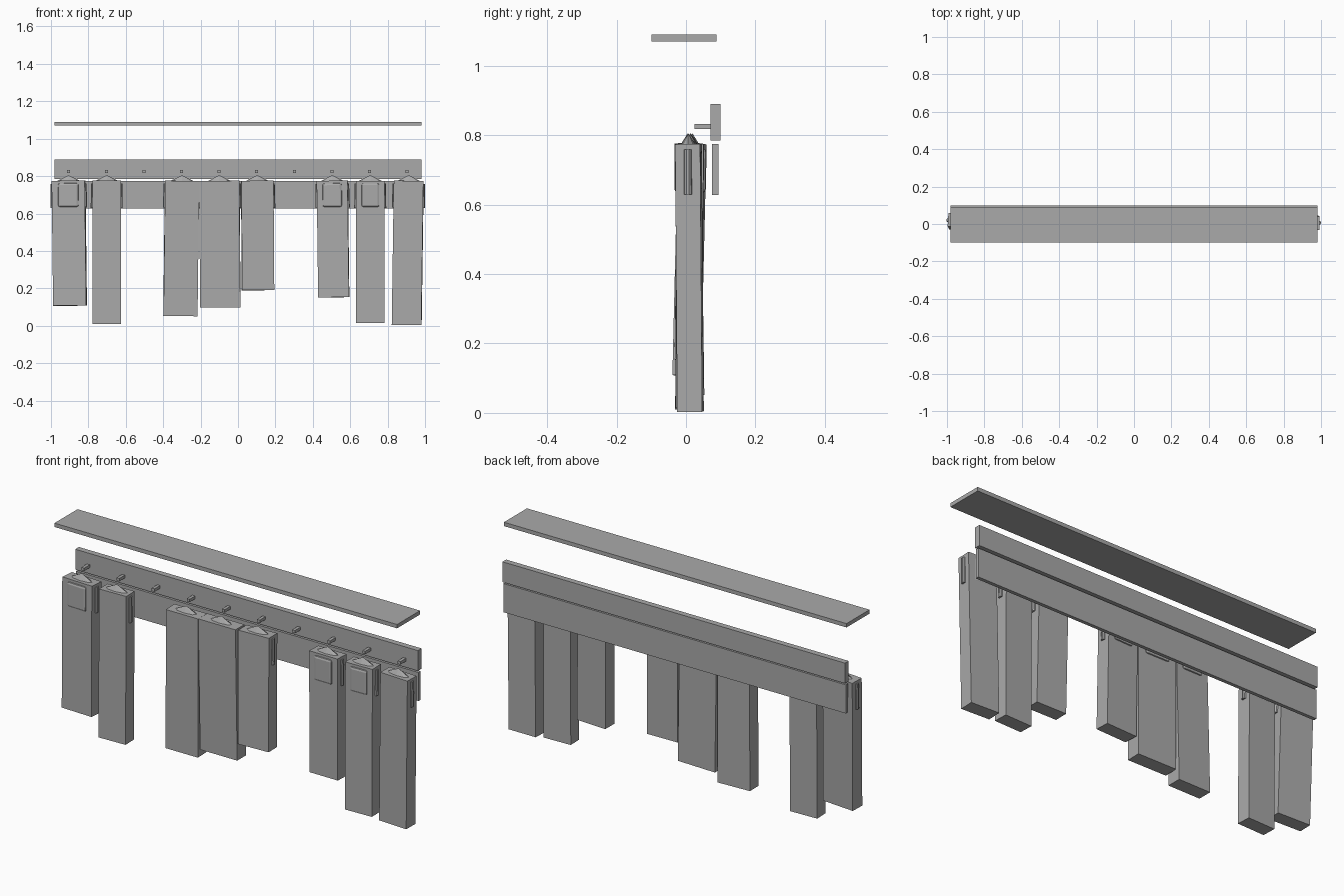
import bpy, bmesh, math
from mathutils import Matrix, Vector

if "Cube" in bpy.data.objects:
    bpy.data.objects.remove(bpy.data.objects["Cube"])

grey = bpy.data.materials.new("plain_grey")
grey.diffuse_color = (0.4, 0.4, 0.4, 1)
grey.use_nodes = True
grey.node_tree.nodes["Principled BSDF"].inputs["Base Color"].default_value = grey.diffuse_color


def finish(name, bm, mat=None):
    if mat:
        bm.transform(mat)
    me = bpy.data.meshes.new(name)
    bm.to_mesh(me)
    bm.free()
    me.materials.append(grey)
    ob = bpy.data.objects.new(name, me)
    bpy.context.collection.objects.link(ob)
    return ob


def box(name, lo, hi, mat=None, bevel=0):
    bm = bmesh.new()
    size = [b - a for a, b in zip(lo, hi)]
    mid = [(a + b) / 2 for a, b in zip(lo, hi)]
    bmesh.ops.create_cube(bm, size=1, matrix=Matrix.Translation(mid) @ Matrix.Diagonal((*size, 1)))
    if bevel:
        bmesh.ops.bevel(bm, geom=bm.edges[:], offset=bevel, segments=2, profile=0.5, affect='EDGES')
    return finish(name, bm, mat)


def cone(name, r1, r2, height, sides, local, mat):
    bm = bmesh.new()
    bmesh.ops.create_cone(bm, cap_ends=True, segments=sides, radius1=r1, radius2=r2, depth=height)
    bm.transform(local)
    return finish(name, bm, mat)


# Shelf and wall boards
box("shelf", (-0.98, -0.10, 1.07), (0.98, 0.088, 1.09))
box("hook_board", (-0.98, 0.07, 0.785), (0.98, 0.10, 0.89))
box("lower_board", (-0.98, 0.075, 0.627), (0.98, 0.093, 0.775))

# Row of ten pegs
for i in range(10):
    x = -0.905 + i * 0.201
    box("peg", (x - 0.008, 0.024, 0.817), (x + 0.008, 0.072, 0.832))

# Hanging coats: top centre x, bottom centre x, width, bottom z, y shift of bottom, yaw, hood side
coats = [
    (-0.906, -0.898, 0.177, 0.107, -0.016, -0.06, -1),
    (-0.702, -0.702, 0.152, 0.010, -0.006, 0.03, 0),
    (-0.299, -0.308, 0.182, 0.052, 0.010, 0.02, 1),
    (-0.100, -0.094, 0.215, 0.098, 0.006, -0.02, 1),
    (0.103, 0.107, 0.172, 0.190, -0.008, 0.03, 1),
    (0.504, 0.512, 0.165, 0.152, -0.008, -0.03, -1),
    (0.707, 0.707, 0.152, 0.014, -0.004, 0.03, -1),
    (0.913, 0.902, 0.158, 0.004, 0.006, -0.03, 0),
]
for xt, xb, w, zb, dy, yaw, hood in coats:
    h = 0.775 - zb
    top = Vector((xt, 0.01 - dy / 2, 0.775))
    # local origin is the neck, the coat hangs down -z
    M = (Matrix.Translation(top)
         @ Matrix.Rotation(math.atan2(dy, h), 4, 'X')
         @ Matrix.Rotation(math.atan2(xt - xb, h), 4, 'Y')
         @ Matrix.Rotation(yaw, 4, 'Z'))
    d = 0.036
    box("coat_body", (-w / 2, -d, -h), (w / 2, d, 0), M)
    # Pointed collar
    cone("collar", 0.06, 0.0, 0.03, 8,
         Matrix.Translation((0, 0, 0.015)) @ Matrix.Diagonal((1, 0.32, 1, 1)), M)
    # Hood patch, hanging on the front or on the back
    side = hood or 1
    hw, out = w * 0.32, (0.008 if hood else 0.001)
    ys = sorted((side * (d + out), side * (d - 0.03)))
    box("hood", (-hw, ys[0], -0.142), (hw, ys[1], -0.012), M, 0.012)
    # Short sleeves, mostly sunk in the body sides
    for s in (-1, 1):
        cone("sleeve", 0.012, 0.012, 0.13, 10,
             Matrix.Translation((s * (w / 2 - 0.003), 0, -0.08))
             @ Matrix.Rotation(s * -0.02, 4, 'Y'), M)
